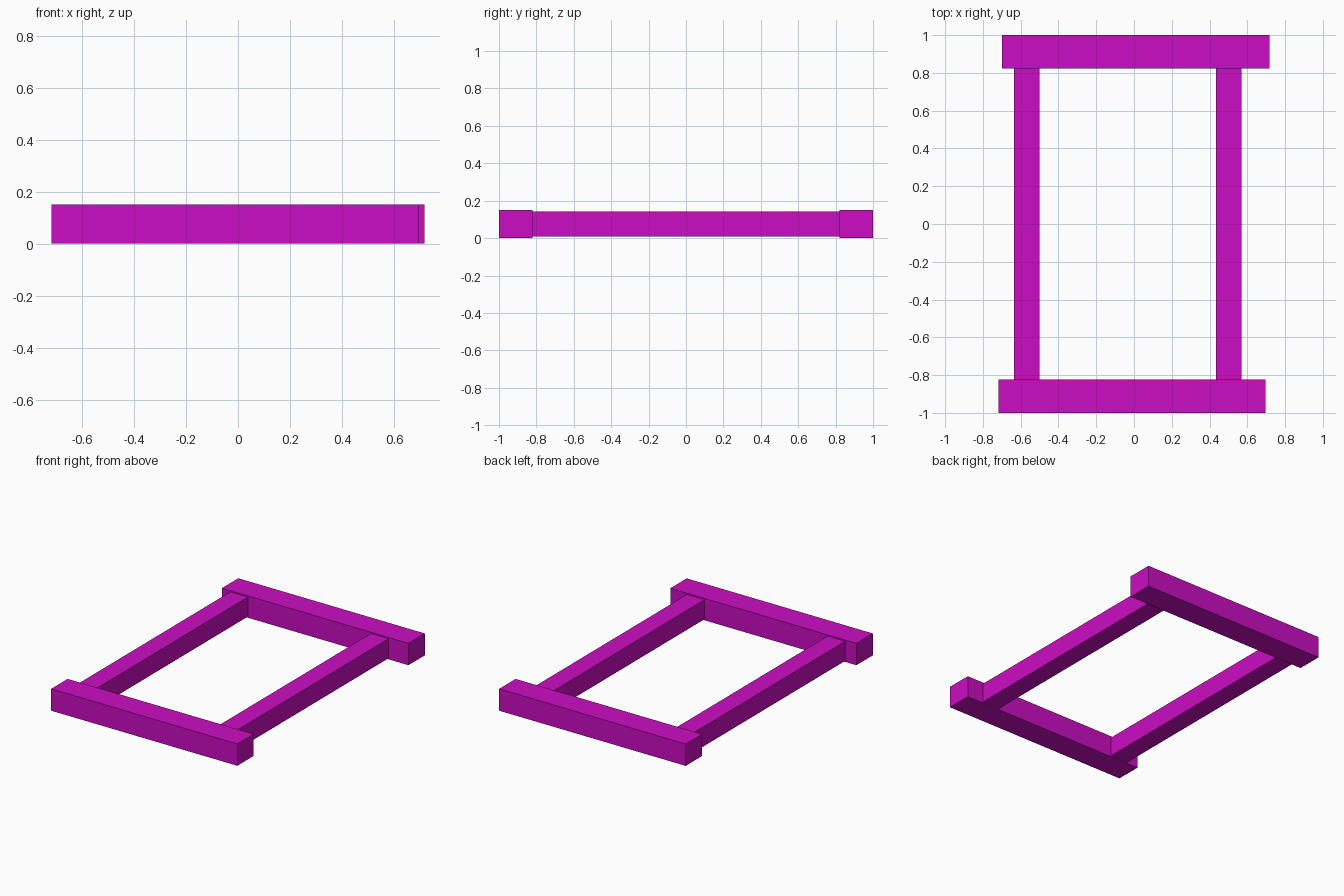
import bpy
import bmesh
from mathutils import Matrix, Vector

if "Cube" in bpy.data.objects:
    bpy.data.objects.remove(bpy.data.objects["Cube"])

magenta = bpy.data.materials.new("magenta")
magenta.diffuse_color = (0.6, 0.004, 0.54, 1.0)
magenta.use_nodes = True
magenta.node_tree.nodes["Principled BSDF"].inputs["Base Color"].default_value = magenta.diffuse_color


def beam(name, lo, hi):
    """Box-shaped beam between two opposite corners."""
    lo, hi = Vector(lo), Vector(hi)
    bm = bmesh.new()
    bmesh.ops.create_cube(bm, size=1.0, matrix=Matrix.Diagonal((*(hi - lo), 1.0)))
    mesh = bpy.data.meshes.new(name)
    bm.to_mesh(mesh)
    bm.free()
    mesh.materials.append(magenta)
    obj = bpy.data.objects.new(name, mesh)
    obj.location = (lo + hi) / 2
    bpy.context.collection.objects.link(obj)
    return obj


# Thick end beams, slightly offset from each other in x
beam("front_beam", (-0.718, -1.0, 0.0), (0.695, -0.822, 0.15))
beam("back_beam", (-0.698, 0.822, 0.0), (0.718, 1.0, 0.15))

# Thinner side rails between the end beams
for name, x0, x1 in (("left_rail", -0.634, -0.50), ("right_rail", 0.434, 0.568)):
    beam(name, (x0, -0.822, 0.008), (x1, 0.822, 0.142))
